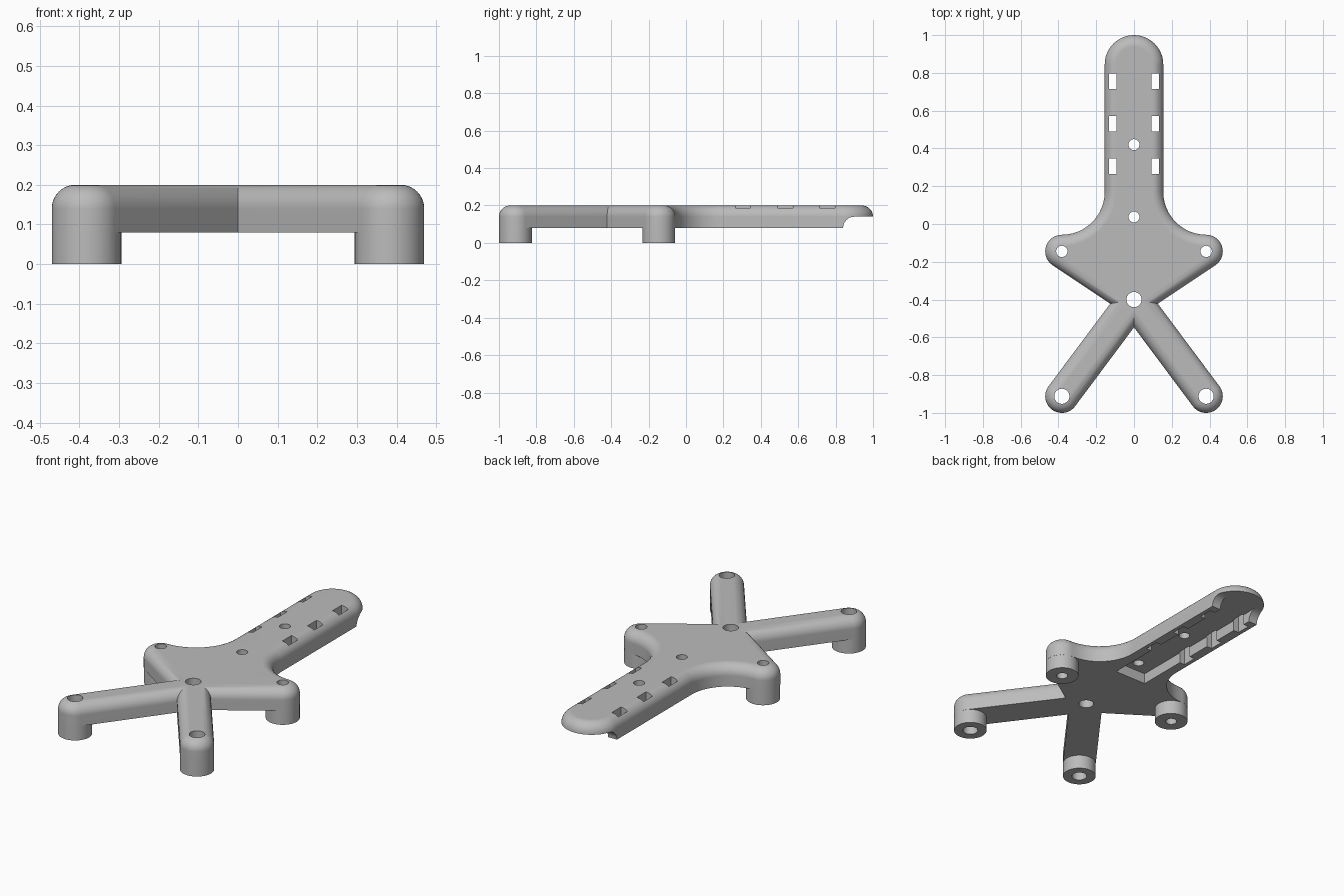
import bpy, bmesh
from math import pi, sin, cos, atan2, radians
from mathutils import Matrix

cube = bpy.data.objects.get("Cube")
if cube:
    bpy.data.objects.remove(cube, do_unlink=True)

BOTTOM, TOP, EDGE = 0.08, 0.2, 0.06      # plate heights and edge rounding
R = 0.088                                # leg and ear radius
ARM = 0.155                              # arm half width
EAR = (0.382, -0.145)
LEG = (0.382, -0.912)
HUB = (0.0, -0.4)

grey = bpy.data.materials.new("plain_grey")
grey.use_nodes = True
grey.diffuse_color = (0.5, 0.5, 0.5, 1)
grey.node_tree.nodes["Principled BSDF"].inputs["Base Color"].default_value = (0.5, 0.5, 0.5, 1)


def finish(bm, name):
    bmesh.ops.recalc_face_normals(bm, faces=bm.faces)
    mesh = bpy.data.meshes.new(name)
    bm.to_mesh(mesh)
    bm.free()
    mesh.materials.append(grey)
    obj = bpy.data.objects.new(name, mesh)
    bpy.context.collection.objects.link(obj)
    return obj


def loft(name, rings):
    """Skin matching rings of points and cap both ends."""
    bm = bmesh.new()
    loops = [[bm.verts.new(p) for p in ring] for ring in rings]
    n = len(loops[0])
    for a, b in zip(loops, loops[1:]):
        for i in range(n):
            j = (i + 1) % n
            bm.faces.new((a[i], a[j], b[j], b[i]))
    bm.faces.new(loops[0])
    bm.faces.new(loops[-1])
    return finish(bm, name)


def outline(arcs, inset):
    """Arcs are (centre, radius, start, end); those swept clockwise are hollow."""
    pts = []
    for (cx, cy), r, a0, a1 in arcs:
        rad = r - inset if a1 > a0 else r + inset
        steps = max(4, round(abs(a1 - a0) / radians(7.5)))
        for i in range(steps + 1):
            a = a0 + (a1 - a0) * i / steps
            pts.append((cx + rad * cos(a), cy + rad * sin(a)))
    return pts


def rounded_plate(name, arcs):
    levels = [(0, BOTTOM)]
    for i in range(9):
        a = pi / 2 * i / 8
        levels.append((EDGE * (1 - cos(a)), TOP - EDGE + EDGE * sin(a)))
    return loft(name, [[(x, y, z) for x, y in outline(arcs, o)] for o, z in levels])


def cylinder(name, centre, r, z0, z1):
    arcs = [(centre, r, 0, 2 * pi * 47 / 48)]
    return loft(name, [[(x, y, z) for x, y in outline(arcs, 0)] for z in (z0, z1)])


def box(name, x0, x1, y0, y1, z0, z1):
    corners = [(x0, y0), (x1, y0), (x1, y1), (x0, y1)]
    return loft(name, [[(x, y, z) for x, y in corners] for z in (z0, z1)])


def combine(target, tool, operation):
    mod = target.modifiers.new("combine", 'BOOLEAN')
    mod.operation = operation
    mod.solver = 'EXACT'
    mod.object = tool
    tool.hide_render = True
    bpy.context.view_layer.objects.active = target
    bpy.ops.object.modifier_apply(modifier=mod.name)
    bpy.data.objects.remove(tool, do_unlink=True)


# Body: arm, concave shoulders, two ears and a tapered tip
slope = atan2(EAR[1] - HUB[1], EAR[0])
low = slope - pi / 2
hollow = EAR[0] - ARM
hollow_y = EAR[1] + R + hollow
frame = rounded_plate("support_frame", [
    (HUB, R, -pi - low, low),
    (EAR, R, low, pi / 2),
    ((EAR[0], hollow_y), hollow, 1.5 * pi, pi),
    ((0, 1 - ARM), ARM, 0, pi),
    ((-EAR[0], hollow_y), hollow, 0, -pi / 2),
    ((-EAR[0], EAR[1]), R, pi / 2, pi - low),
])

# Legs and feet
for side in (1, -1):
    end = (side * LEG[0], LEG[1])
    heading = atan2(end[1] - HUB[1], end[0])
    leg = rounded_plate("leg", [
        (end, R, heading - pi / 2, heading + pi / 2),
        (HUB, R, heading + pi / 2, heading + 1.5 * pi),
    ])
    combine(frame, leg, 'UNION')
    for x, y in (EAR, LEG):
        combine(frame, cylinder("foot", (side * x, y), R - 0.0005, 0, 0.1), 'UNION')

# Hollow under the arm
combine(frame, box("pocket", -0.1, 0.1, -0.03, 0.92, 0, 0.14), 'DIFFERENCE')

# Rounded notch under the arm tip
profile = [(1.1, 0.0), (1.1, 0.14)]
profile += [(0.9 - 0.06 * sin(a), 0.08 + 0.06 * cos(a)) for a in [pi / 16 * i for i in range(9)]]
profile += [(0.84, 0.0)]
notch = loft("notch", [[(x, y, z) for y, z in profile] for x in (-0.3, 0.3)])
combine(frame, notch, 'DIFFERENCE')

# Strap slots along the arm edges
for side in (1, -1):
    for y in (0.305, 0.53, 0.755):
        x0, x1 = sorted((side * 0.092, side * 0.133))
        combine(frame, box("slot", x0, x1, y - 0.041, y + 0.041, 0, 0.3), 'DIFFERENCE')

# Screw holes
holes = [((0, 0.42), 0.029), ((0, 0.037), 0.029), (HUB, 0.04)]
for side in (1, -1):
    holes += [((side * EAR[0], EAR[1]), 0.03), ((side * LEG[0], LEG[1]), 0.04)]
for centre, r in holes:
    combine(frame, cylinder("hole", centre, r, -0.1, 0.3), 'DIFFERENCE')

# Smooth curves, crisp edges
bpy.ops.object.select_all(action='DESELECT')
frame.select_set(True)
bpy.context.view_layer.objects.active = frame
bpy.ops.object.shade_smooth_by_angle(angle=radians(30))
weighted = frame.modifiers.new("even_shading", 'WEIGHTED_NORMAL')
weighted.keep_sharp = True
